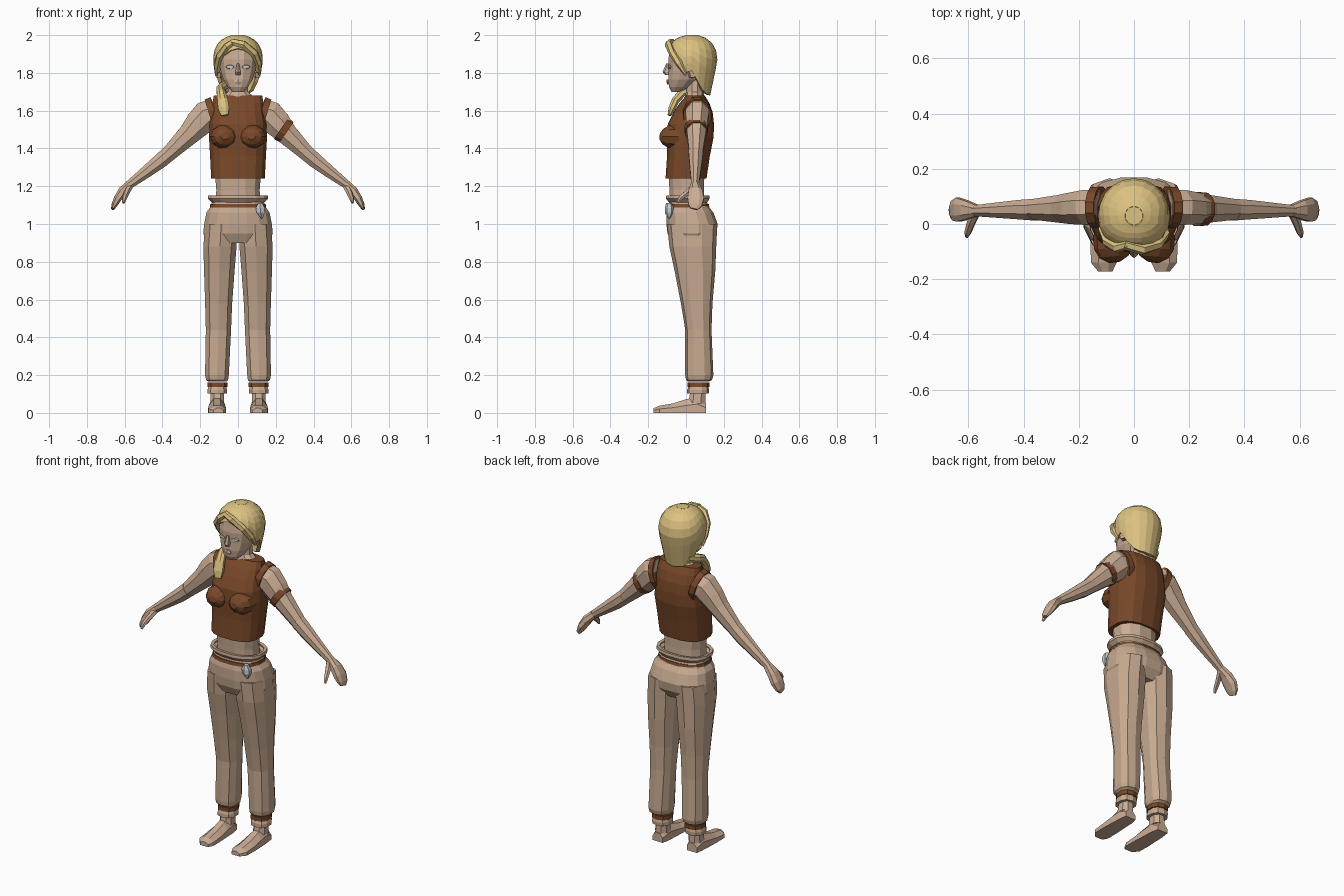
import bpy, bmesh, math
from mathutils import Vector


def material(name, rgb):
    m = bpy.data.materials.new(name)
    m.diffuse_color = (*rgb, 1)
    return m


SKIN = material("skin", (0.60, 0.42, 0.30))
CLOTH = material("tan_cloth", (0.57, 0.40, 0.28))
LEATHER = material("brown_leather", (0.19, 0.065, 0.022))
HAIR = material("blonde_hair", (0.72, 0.54, 0.22))
SILVER = material("silver", (0.56, 0.60, 0.63))
EYE = material("eye_white", (0.60, 0.58, 0.55))


def loft(name, rings, mat, caps=True, thick=0):
    """Bridge equal-length point rings into one flat-shaded part."""
    bm = bmesh.new()
    rows = [[bm.verts.new(p) for p in r] for r in rings]
    n = len(rows[0])
    for a, b in zip(rows, rows[1:]):
        for i in range(n):
            j = (i + 1) % n
            bm.faces.new((a[i], a[j], b[j], b[i]))
    if caps:
        bm.faces.new(rows[0])
        bm.faces.new(rows[-1])
    bmesh.ops.recalc_face_normals(bm, faces=bm.faces[:])
    me = bpy.data.meshes.new(name)
    bm.to_mesh(me)
    bm.free()
    me.materials.append(mat)
    ob = bpy.data.objects.new(name, me)
    bpy.context.collection.objects.link(ob)
    if thick:
        mod = ob.modifiers.new("thickness", 'SOLIDIFY')
        mod.thickness = thick
        mod.offset = -1
    return ob


def oval(c, u, v, sides, power):
    """Rounded-box outline around c, spanned by u and v."""
    pts = []
    for i in range(sides):
        a = 2 * math.pi * (i + 0.5) / sides
        f = lambda w: math.copysign(abs(w) ** (2 / power), w)
        pts.append(Vector(c) + Vector(u) * f(math.cos(a)) + Vector(v) * f(math.sin(a)))
    return pts


def stack(name, rows, mat, sides=12, power=2.4, caps=True, thick=0, s=1):
    """Horizontal rings given as (z, x0, x1, y0, y1)."""
    rings = [oval((s * (a + b) / 2, (c + d) / 2, z), (s * (b - a) / 2, 0, 0),
                  (0, (d - c) / 2, 0), sides, power) for z, a, b, c, d in rows]
    return loft(name, rings, mat, caps, thick)


def body(name, rows, mat, **kw):
    """Centred horizontal rings given as (z, half width, y0, y1)."""
    return stack(name, [(z, -w, w, c, d) for z, w, c, d in rows], mat, **kw)


def tube(name, path, mat, ref=(0, 1, 0), sides=8, power=2.0, s=1):
    """Tube along (x, y, z, radius across, radius along ref)."""
    p = [Vector((s * q[0], q[1], q[2])) for q in path]
    rings = []
    for i, q in enumerate(path):
        t = (p[min(i + 1, len(p) - 1)] - p[max(i - 1, 0)]).normalized()
        v = Vector(ref)
        v = (v - t * v.dot(t)).normalized()
        rings.append(oval(p[i], t.cross(v) * q[3], v * q[4], sides, power))
    return loft(name, rings, mat)


# torso and clothing
body("waist", [(1.08, .125, -.085, .10), (1.18, .118, -.09, .098),
               (1.26, .125, -.095, .10)], SKIN)
body("vest", [(1.24, .144, -.11, .11), (1.36, .150, -.102, .128), (1.46, .156, -.105, .148),
              (1.53, .152, -.098, .15), (1.59, .142, -.068, .143), (1.64, .137, -.035, .125),
              (1.68, .13, .0, .10)], LEATHER, sides=16, power=2.6)
body("neck", [(1.675, .085, -.005, .095), (1.70, .056, .0, .095),
              (1.80, .05, .0, .095)], SKIN, sides=10, power=2)
body("waistband", [(1.115, .142, -.092, .115), (1.135, .162, -.108, .127),
                   (1.152, .160, -.106, .125)], CLOTH, sides=16, caps=False, thick=.018)
body("belt", [(1.088, .152, -.104, .126), (1.106, .149, -.101, .122)], LEATHER, sides=16)
body("hips", [(1.12, .138, -.09, .11), (1.085, .152, -.10, .128), (1.06, .170, -.106, .147),
              (1.0, .182, -.106, .170), (.95, .187, -.10, .163), (.90, .16, -.075, .13)],
     CLOTH, sides=16, power=2.5)

# silver blade on the belt
stack("belt_blade", [(1.11, .105, .13, -.105, -.075), (1.085, .09, .145, -.112, -.065),
                     (1.06, .095, .145, -.112, -.065), (1.03, .122, .132, -.095, -.085)],
      SILVER, sides=6, power=2)

for s, side in ((-1, "right"), (1, "left")):
    # bust
    tube(side + "_bust", [(.075, -.04, 1.462, .066, .074), (.075, -.09, 1.462, .062, .070),
                          (.073, -.12, 1.463, .045, .052), (.071, -.138, 1.465, .018, .022)],
         LEATHER, ref=(1, 0, 0), sides=10, s=s)
    # trouser leg
    stack(side + "_trouser_leg",
          [(1.0, .0, .178, -.10, .166), (.88, .004, .187, -.088, .160),
           (.75, .015, .183, -.060, .155), (.58, .028, .177, -.027, .140),
           (.44, .034, .173, -.004, .135), (.20, .046, .177, -.004, .145),
           (.175, .05, .172, .0, .138), (.165, .058, .158, .012, .12)],
          CLOTH, sides=10, power=2.5, s=s)
    stack(side + "_ankle_band", [(.138, .052, .163, .008, .124), (.162, .052, .163, .008, .124)],
          LEATHER, sides=10, s=s)
    stack(side + "_trouser_cuff", [(.145, .062, .156, .015, .116), (.122, .055, .164, .006, .122),
                                   (.102, .055, .164, .006, .120), (.102, .07, .15, .02, .11)],
          CLOTH, sides=10, s=s)
    # bare foot
    stack(side + "_ankle", [(.13, .074, .146, .022, .105), (.05, .07, .15, .01, .106)],
          SKIN, sides=8, s=s)
    foot = [(.106, .080, .146, .05), (.06, .07, .152, .085), (.0, .068, .155, .072),
            (-.07, .064, .158, .05), (-.14, .063, .156, .038), (-.172, .078, .13, .025)]
    loft(side + "_foot", [[(s * a, y, 0), (s * b, y, 0), (s * b, y, h * .55),
                           (s * (b * .7 + a * .3), y, h), (s * (a * .7 + b * .3), y, h),
                           (s * a, y, h * .55)] for y, a, b, h in foot], SKIN)
    # shoulder, arm and hand
    tube(side + "_armhole_rim", [(.118, .06, 1.582, .097, .078), (.150, .06, 1.572, .094, .076)],
         LEATHER, sides=12, s=s)
    tube(side + "_upper_arm", [(.12, .06, 1.585, .085, .068), (.17, .06, 1.572, .086, .068),
                               (.21, .057, 1.53, .078, .062), (.26, .055, 1.475, .062, .054),
                               (.36, .053, 1.378, .045, .040), (.385, .052, 1.355, .042, .038)],
         SKIN, s=s)
    tube(side + "_forearm", [(.36, .052, 1.378, .045, .042), (.41, .052, 1.335, .043, .038),
                             (.50, .05, 1.265, .033, .029), (.58, .048, 1.205, .024, .021)],
         SKIN, s=s)
    tube(side + "_hand", [(.57, .048, 1.212, .024, .022), (.61, .05, 1.175, .026, .038),
                          (.637, .052, 1.135, .022, .046), (.655, .048, 1.10, .016, .038),
                          (.664, .042, 1.08, .008, .022)], SKIN, power=2.5, s=s)
    tube(side + "_thumb", [(.572, .045, 1.20, .018, .018), (.59, .005, 1.165, .016, .016),
                           (.602, -.03, 1.135, .013, .013), (.606, -.045, 1.112, .007, .007)],
         SKIN, ref=(1, 0, 0), sides=6, s=s)
    # ear and eye
    tube(side + "_ear", [(.085, .025, 1.80, .03, .018), (.108, .035, 1.805, .034, .020)],
         SKIN, sides=6, s=s)
    tube(side + "_eye", [(.041, -.084, 1.832, .011, .024), (.0425, -.0925, 1.832, .009, .021)],
         EYE, ref=(1, 0, 0), sides=8, s=s)

# armband on one arm
tube("armband", [(.228, .054, 1.506, .070, .064), (.258, .054, 1.486, .067, .061)],
     LEATHER, sides=12)

# head, nose and lips
body("head", [(1.70, .030, -.078, -.035), (1.725, .055, -.092, .02), (1.765, .080, -.096, .07),
              (1.81, .094, -.094, .10), (1.87, .104, -.097, .13), (1.93, .098, -.088, .12),
              (1.965, .065, -.05, .09)], SKIN, power=2.3)
stack("nose", [(1.85, -.007, .007, -.105, -.08), (1.805, -.016, .016, -.124, -.08),
               (1.79, -.014, .014, -.112, -.08)], SKIN, sides=6, power=2)
stack("lips", [(1.765, -.014, .014, -.102, -.08), (1.752, -.024, .024, -.104, -.08),
               (1.738, -.014, .014, -.099, -.08)], SKIN, sides=6, power=2)

# hair shell: the hem height changes around the head
HEM = [(0, 1.93), (25, 1.915), (50, 1.87), (72, 1.80), (95, 1.815), (112, 1.73),
       (135, 1.69), (181, 1.68)]


def hem(deg):
    for (a, za), (b, zb) in zip(HEM, HEM[1:]):
        if a <= deg <= b:
            return za + (zb - za) * (deg - a) / (b - a)


rings = []
for k in range(8):
    ring = []
    for i in range(20):
        deg = i * 18 - 180
        z = 2.0 - (2.0 - hem(abs(deg))) * (k / 7) ** 1.6
        if k == 0:
            r = .25
        elif z > 1.86:
            r = (1 - ((z - 1.86) / .14) ** 2.4) ** (1 / 2.4)
        else:
            r = 1 - .28 * (1.86 - z) / .18
        a = math.radians(deg)
        ring.append((.132 * r * math.sin(a), .03 - .136 * r * math.cos(a), z))
    rings.append(ring)
top = loft("hair_shell", rings, HAIR, caps=False, thick=.02)
body("hair_crown", [(2.0, .033, -.004, .064), (1.985, .033, -.004, .064)], HAIR, sides=10, power=2)

# swept fringe either side of the parting, and the tail over one shoulder
tube("fringe_left", [(-.035, -.075, 1.965, .018, .018), (.03, -.093, 1.95, .022, .020),
                     (.085, -.072, 1.905, .022, .020), (.112, -.035, 1.85, .018, .020),
                     (.115, .0, 1.79, .006, .008)], HAIR, ref=(.3, 1, 0), sides=6)
tube("fringe_right", [(-.02, -.075, 1.968, .016, .016), (-.06, -.086, 1.94, .020, .018),
                      (-.098, -.06, 1.89, .020, .018), (-.114, -.02, 1.84, .016, .018),
                      (-.115, .01, 1.785, .006, .008)], HAIR, ref=(-.3, 1, 0), sides=6)
tube("hair_tail", [(-.07, .09, 1.735, .025, .025), (-.095, .03, 1.715, .026, .022),
                   (-.09, -.02, 1.695, .024, .024), (-.082, -.055, 1.655, .022, .030),
                   (-.076, -.075, 1.61, .020, .032), (-.07, -.088, 1.575, .010, .020)],
     HAIR, ref=(1, 0, 0), sides=8)
